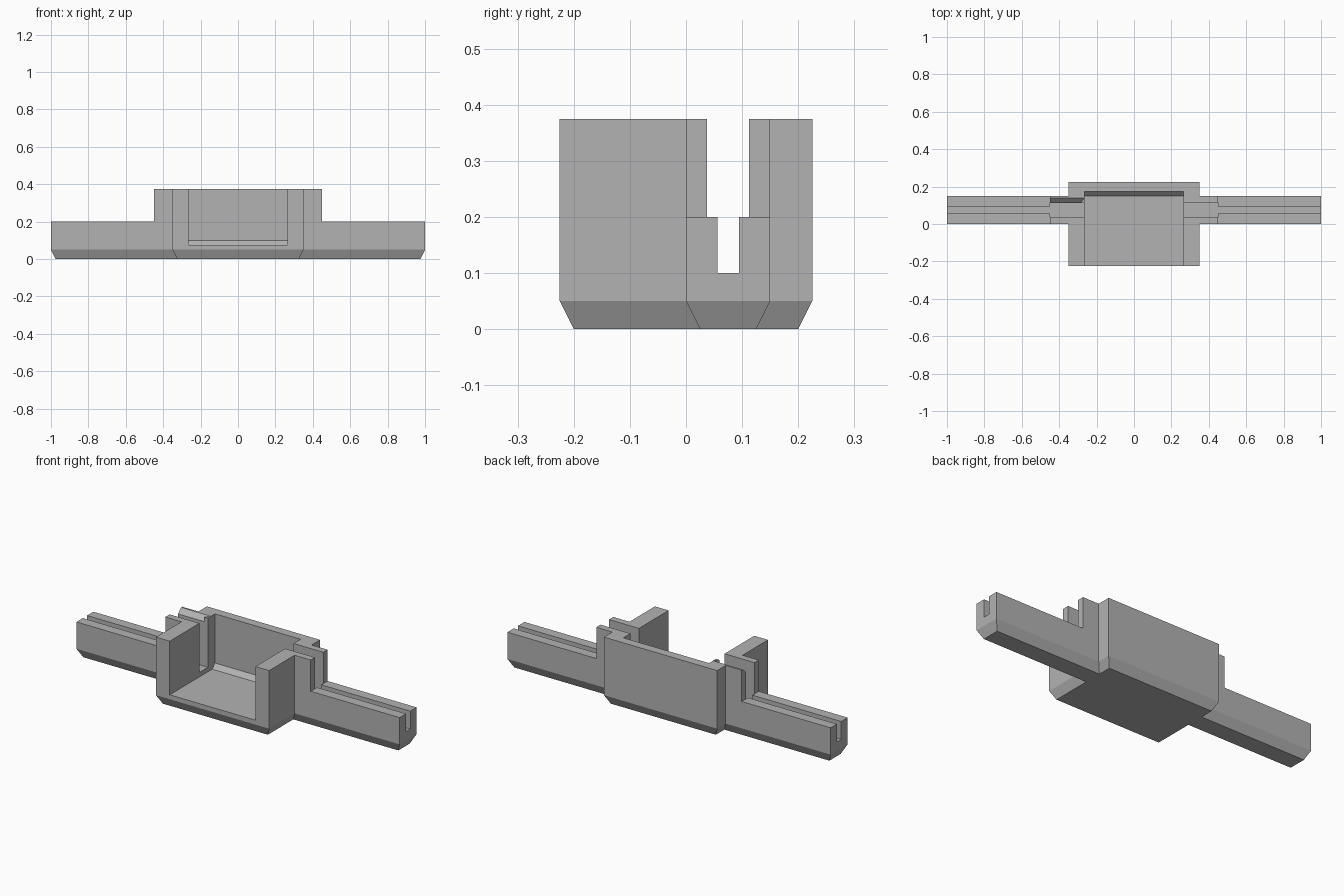
import bpy, bmesh

if "Cube" in bpy.data.objects:
    bpy.data.objects.remove(bpy.data.objects["Cube"])

grey = bpy.data.materials.new("plain grey")
grey.diffuse_color = (0.45, 0.45, 0.45, 1)
grey.use_nodes = True
grey.node_tree.nodes["Principled BSDF"].inputs["Base Color"].default_value = grey.diffuse_color


def make(name, verts, faces):
    mesh = bpy.data.meshes.new(name)
    bm = bmesh.new()
    vs = [bm.verts.new(v) for v in verts]
    for f in faces:
        bm.faces.new([vs[i] for i in f])
    bmesh.ops.recalc_face_normals(bm, faces=bm.faces)
    bm.to_mesh(mesh)
    bm.free()
    mesh.materials.append(grey)
    ob = bpy.data.objects.new(name, mesh)
    bpy.context.collection.objects.link(ob)
    return ob


def loft(name, rings):
    """Closed solid through rings that have equal point counts."""
    n = len(rings[0])
    faces = [list(range(n)), [(len(rings) - 1) * n + i for i in range(n)]]
    for r in range(len(rings) - 1):
        for i in range(n):
            j = (i + 1) % n
            faces.append([r * n + i, r * n + j, (r + 1) * n + j, (r + 1) * n + i])
    return make(name, [p for ring in rings for p in ring], faces)


def rect(x0, x1, y0, y1, z):
    return [(x0, y0, z), (x1, y0, z), (x1, y1, z), (x0, y1, z)]


def box(name, x0, x1, y0, y1, z0, z1):
    return loft(name, [rect(x0, x1, y0, y1, z) for z in (z0, z1)])


def tapered_block(name, x, y0, y1, top):
    """Block whose lower edge tapers inwards all round."""
    c = 0.025
    return loft(name, [rect(-x + c, x - c, y0 + c, y1 - c, 0),
                       rect(-x, x, y0, y1, 0.05), rect(-x, x, y0, y1, top)])


def boolean(target, tool, operation):
    mod = target.modifiers.new(operation.lower(), 'BOOLEAN')
    mod.operation, mod.solver, mod.object = operation, 'EXACT', tool
    bpy.context.view_layer.objects.active = target
    bpy.ops.object.modifier_apply(modifier=mod.name)
    bpy.data.objects.remove(tool)


# Central housing, long rail and raised collar
holder = tapered_block("slotted_holder", 0.35, -0.225, 0.225, 0.375)
boolean(holder, tapered_block("rail", 1.0, 0, 0.15, 0.2), 'UNION')
boolean(holder, box("collar", -0.45, 0.45, 0, 0.15, 0.1, 0.375), 'UNION')

# Front-open pocket with a sloped fillet along the back of its floor
pocket = [(-0.3, 0.075), (0.15, 0.075), (0.175, 0.1), (0.175, 0.5), (-0.3, 0.5)]
boolean(holder, loft("pocket", [[(x, y, z) for y, z in pocket]
                                for x in (-0.265, 0.265)]), 'DIFFERENCE')

# Wide slot through the collar, narrow slot along the rail
boolean(holder, box("wide_slot", -0.45, 0.45, 0.0375, 0.1125, 0.1, 0.5), 'DIFFERENCE')
boolean(holder, box("narrow_slot", -1.1, 1.1, 0.0565, 0.0945, 0.1, 0.5), 'DIFFERENCE')

# Sloped lead-in on the left collar, with a slanted inner end
lead_in = [[(x0, 0.1125 - 0.01, 0.34), (x1, 0.15, 0.385), (x0, 0.1025, 0.385)]
           for x0, x1 in ((-0.5, -0.5), (-0.295, -0.257))]
boolean(holder, loft("lead_in", lead_in), 'DIFFERENCE')
